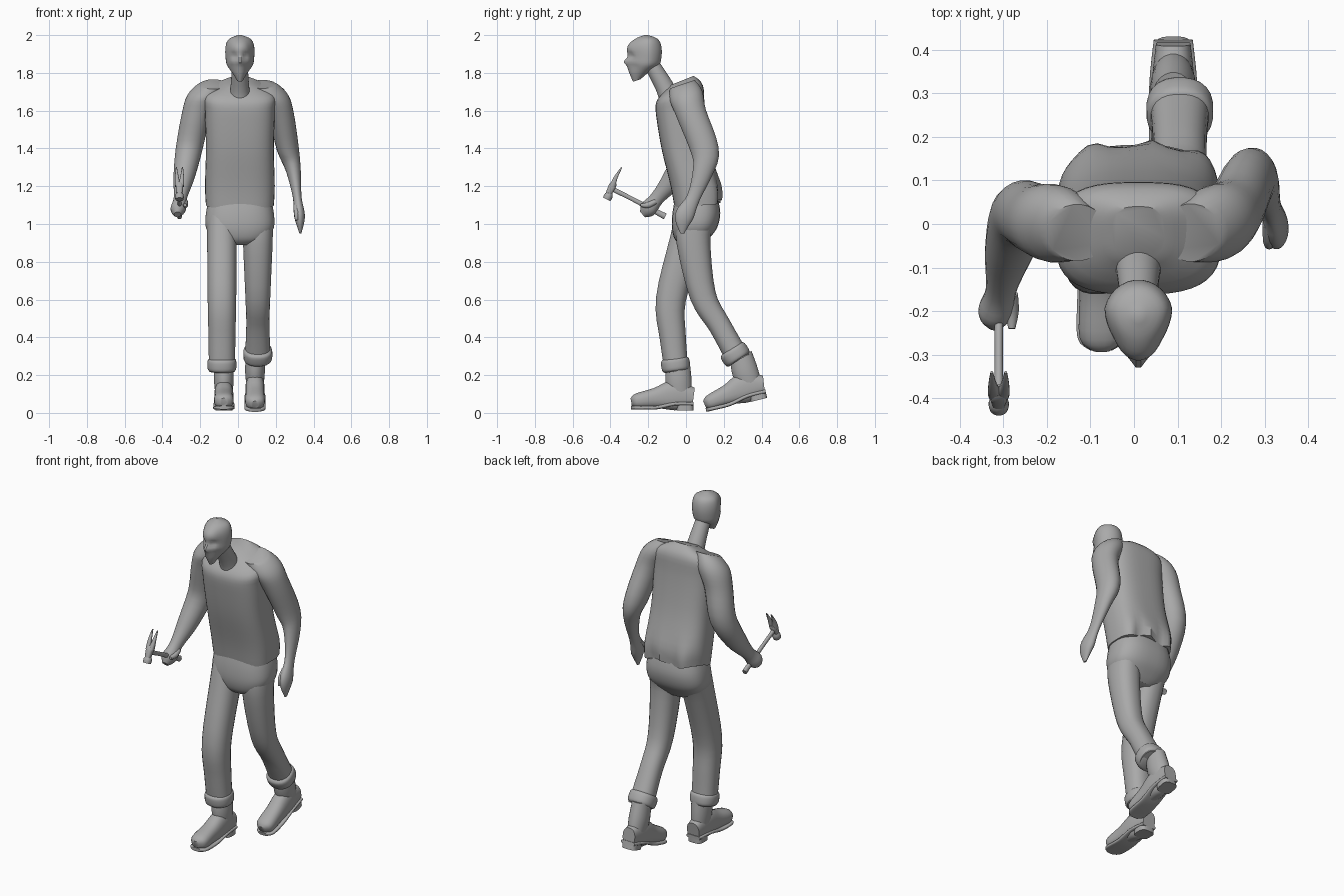
import bpy, bmesh
from math import sin, cos, pi, exp, hypot, radians
from mathutils import Matrix

cube = bpy.data.objects.get("Cube")
if cube:
    bpy.data.objects.remove(cube, do_unlink=True)

grey = bpy.data.materials.new("plain grey")
grey.use_nodes = True
colour = (.4, .4, .4, 1)
grey.diffuse_color = colour
grey.node_tree.nodes["Principled BSDF"].inputs["Base Color"].default_value = colour


def catmull(a, b, c, d, t):
    """Smooth value between b and c."""
    slope_in, slope_out = (c - a) / 2, (d - b) / 2
    bend = 3 * (c - b) - 2 * slope_in - slope_out
    return b + t * (slope_in + t * (bend + t * (slope_in + slope_out - 2 * (c - b))))


def refine(rows, steps):
    """Smoothly interpolated rows."""
    padded = [rows[0], *rows, rows[-1]]
    fine = []
    for quad in zip(padded, padded[1:], padded[2:], padded[3:]):
        for step in range(steps):
            fine.append([catmull(*values, step / steps) for values in zip(*quad)])
    return fine + [list(rows[-1])]


def signed_power(value, power):
    return abs(value) ** power * (1 if value > 0 else -1)


def loft(name, rows, x=0, x_end=None, level=False, sides=24, steps=4, power=2,
         shape=None, matrix=None):
    """Skin rings (y, z, half width, half depth); level rings stay horizontal."""
    x_end = x if x_end is None else x_end
    rings = refine(rows, steps)
    last = len(rings) - 1
    bm = bmesh.new()
    loops = []
    for i, (y, z, half, depth) in enumerate(rings):
        before, after = rings[max(i - 1, 0)], rings[min(i + 1, last)]
        dy, dz = (0, 1) if level else (after[0] - before[0], after[1] - before[1])
        length = hypot(dy, dz)
        middle = x_end + (x - x_end) * (1 - i / last) ** 2
        loop = []
        for k in range(sides):
            angle = 2 * pi * (k + .5) / sides
            across = half * signed_power(cos(angle), 2 / power)
            along = depth * signed_power(sin(angle), 2 / power)
            loop.append(bm.verts.new((middle + across, y + along * dz / length,
                                      z - along * dy / length)))
        loops.append(loop)
    for low, high in zip(loops, loops[1:]):
        for k in range(sides):
            bm.faces.new((low[k], low[k - 1], high[k - 1], high[k]))
    bm.faces.new(loops[0])
    bm.faces.new(loops[-1])
    if shape:
        for vert in bm.verts:
            shape(vert.co)
    if matrix:
        bm.transform(matrix)
    bmesh.ops.recalc_face_normals(bm, faces=bm.faces)
    mesh = bpy.data.meshes.new(name)
    bm.to_mesh(mesh)
    bm.free()
    mesh.materials.append(grey)
    part = bpy.data.objects.new(name, mesh)
    bpy.context.collection.objects.link(part)
    bpy.ops.object.select_all(action='DESELECT')
    bpy.context.view_layer.objects.active = part
    part.select_set(True)
    bpy.ops.object.shade_smooth_by_angle(angle=radians(40))


def limb(name, points, flat_start=1, flat_end=1, **options):
    """Tube through (y, z, radius), its width easing between two flatness ratios."""
    last = len(points) - 1
    rows = [(y, z, radius * (flat_start + (flat_end - flat_start) * i / last), radius)
            for i, (y, z, radius) in enumerate(points)]
    loft(name, rows, **options)


def clamp(value):
    return max(0, min(1, value))


# Head with sockets, cheeks and nose pressed into an egg shape
middle = .01


def face(co):
    def spot(x, z, size):
        return exp(-((co.x - middle - x) ** 2 + (co.z - z) ** 2) / size ** 2)

    front = clamp((-.19 - co.y) / .08)
    co.z += 4 * max(0, 1.84 - co.z) * (co.y + .26)
    co.x -= (co.x - middle) * front / 4
    for side in (-1, 1):
        co.y += front * spot(side * .03, 1.89, .016) / 50
        co.y += front * spot(side * .04, 1.83, .018) / 80
    co.y -= front * spot(0, 1.86, .016) / 45


loft("head", [(-.26, 1.76, .02, .02), (-.23, 1.83, .07, .08), (-.22, 1.88, .08, .09),
              (-.22, 1.94, .08, .09), (-.21, 1.98, .06, .06), (-.21, 2, .01, .01)],
     x=middle, level=True, sides=32, shape=face)
limb("neck", [(-.08, 1.64, .06), (-.11, 1.72, .05), (-.19, 1.86, .04)], x=middle)


# Pullover: shoulders slope towards the chest, the back hem is creased
def drape(co):
    low = clamp((1.27 - co.z) / .15)
    slope = .4 * clamp((co.z - 1.55) / .2) + .15 * low
    co.z += slope * (co.y + .02 - .07 * low)
    if co.y > .08:
        co.y += low * sin(co.x * 48) / 80
        co.z += low * sin(co.x * 30) / 100


loft("pullover", [(.06, 1.1, .18, .12), (.05, 1.2, .185, .13), (0, 1.4, .18, .13),
                  (-.03, 1.6, .185, .13), (-.03, 1.7, .18, .12), (-.02, 1.76, .06, .06)],
     x=middle, level=True, sides=40, power=2.9, shape=drape)

# Arms: shoulder, elbow, forearm and hand in one run
limb("left_arm", [(-.02, 1.74, .07), (0, 1.68, .09), (.03, 1.58, .08), (.1, 1.39, .075),
                  (.09, 1.28, .055), (.04, 1.14, .036), (-.01, 1.04, .05), (-.02, .95, .01)],
     flat_end=.5, x=.13, x_end=.33)
limb("left_thumb", [(0, 1.1, .016), (-.04, 1.06, .014), (-.05, 1.02, .008)], x=.31)
limb("right_arm", [(-.02, 1.74, .07), (0, 1.68, .09), (.01, 1.57, .08), (.02, 1.4, .075),
                   (-.06, 1.25, .06), (-.15, 1.14, .038), (-.2, 1.08, .045), (-.23, 1.05, .02)],
     flat_end=.9, x=-.13, x_end=-.32)
limb("right_thumb", [(-.16, 1.12, .014), (-.2, 1.1, .016), (-.24, 1.1, .008)], x=-.28)

# Trousers
loft("trouser_seat", [(.055, 1.15, .16, .11), (.055, 1.06, .18, .127), (.045, .98, .18, .12),
                      (.03, .92, .14, .09), (.03, .89, .08, .06)],
     x=middle, level=True, sides=32, power=2.6)


def trouser_leg(side, x, points, cuff_top):
    limb(side + "_trouser_leg", points, flat_start=.8, flat_end=1.1, x=x, power=2.3)
    bottom_y, bottom_z, radius = points[-1]
    top_y, top_z = cuff_top
    cuff = []
    for share, swell in ((0, 1), (.2, 1.2), (.8, 1.2), (1, 1)):
        cuff.append((top_y + share * (bottom_y - top_y),
                     top_z + share * (bottom_z - top_z), radius * swell))
    limb(side + "_trouser_cuff", cuff, x=x, power=2.3)


trouser_leg("left", .105, [(.05, 1.02, .1), (.04, .9, .09), (.09, .62, .07),
                           (.18, .46, .06), (.28, .28, .063)], (.24, .34))
trouser_leg("right", -.085, [(.04, 1.02, .1), (0, .9, .09), (-.08, .6, .08),
                             (-.07, .4, .07), (-.05, .22, .063)], (-.06, .29))


# Boots: placed and pitched from the heel's lower back edge
def boot(side, position, pitch):
    place = Matrix.Translation(position) @ Matrix.Rotation(radians(pitch), 4, 'X')
    foot = [(0, .07, .04, .05), (-.1, .08, .05, .08), (-.2, .065, .05, .055),
            (-.3, .05, .05, .04), (-.33, .045, .02, .02)]
    sole = [(y, .035 if y > -.15 else .015, half + .005, .01) for y, z, half, depth in foot]
    loft(side + "_boot_foot", foot, power=2.4, matrix=place)
    limb(side + "_boot_shaft", [(-.07, .06, .06), (-.08, .16, .07), (-.08, .26, .06)],
         flat_start=.7, flat_end=.8, level=True, matrix=place)
    loft(side + "_boot_sole", sole, power=4, matrix=place)
    loft(side + "_boot_heel", [(-.045, 0, .045, .045), (-.045, .035, .045, .045)],
         level=True, power=3.5, steps=1, matrix=place)


boot("left", (.09, .43, .08), 14)
boot("right", (-.075, .04, .013), 0)

# Claw hammer: handle, poll, striking face and split claw
hammer_x = -.31
limb("hammer_handle", [(-.11, 1.04, .017), (-.28, 1.13, .012), (-.4, 1.19, .014)],
     flat_start=.8, flat_end=.8, x=hammer_x, sides=12)
limb("hammer_poll", [(-.41, 1.16, .016), (-.39, 1.2, .02), (-.38, 1.22, .014)],
     x=hammer_x, sides=12, power=3)
limb("hammer_face", [(-.42, 1.13, .022), (-.41, 1.15, .023), (-.4, 1.17, .013)],
     x=hammer_x, sides=16)
for name, side in (("left", 1), ("right", -1)):
    limb(name + "_hammer_claw", [(-.39, 1.2, .016), (-.37, 1.25, .01), (-.34, 1.3, .003)],
         x=hammer_x + side * .008, x_end=hammer_x + side * .016, sides=12, power=3)
